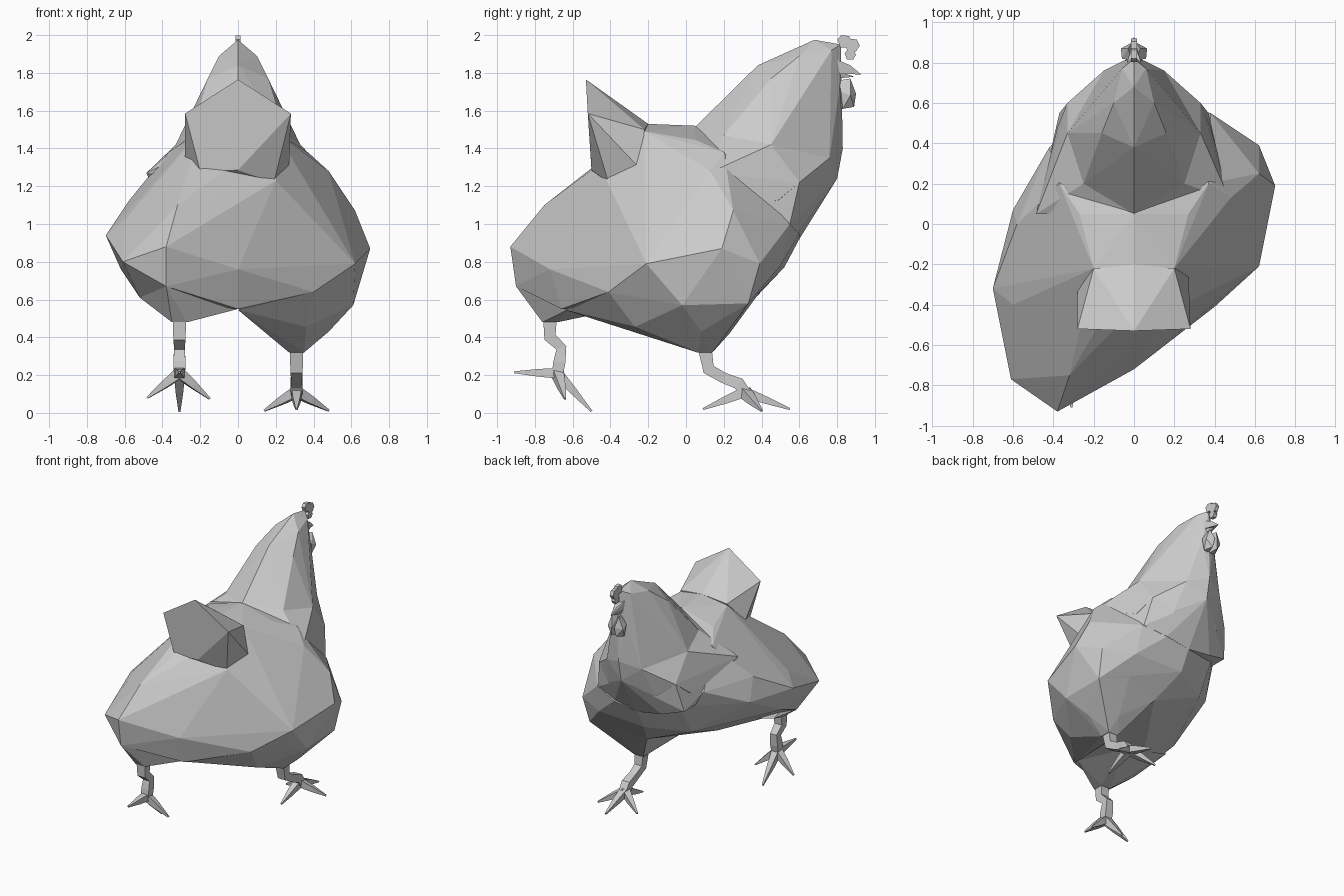
import bpy
import bmesh
from mathutils import Vector

# Remove the default cube only
default_cube = bpy.data.objects.get("Cube")
if default_cube:
    bpy.data.objects.remove(default_cube, do_unlink=True)


def make_material(name, shade):
    material = bpy.data.materials.new(name)
    material.use_nodes = True
    colour = (shade, shade, shade, 1)
    material.diffuse_color = colour
    shader = next(node for node in material.node_tree.nodes if node.type == "BSDF_PRINCIPLED")
    shader.inputs["Base Color"].default_value = colour
    return material


GREY = make_material("plain_grey", .6)


def mirrored(points):
    """Return the points together with their reflections across x = 0."""
    return points + [(-x, y, z) for x, y, z in points]


def add_hull(bm, points):
    """Add one faceted convex volume to the mesh."""
    verts = [bm.verts.new(point) for point in points]
    result = bmesh.ops.convex_hull(bm, input=verts, use_existing_faces=False)
    unused = set(result["geom_interior"]) | set(result["geom_unused"])
    loose = [item for item in unused if isinstance(item, bmesh.types.BMVert)]
    bmesh.ops.delete(bm, geom=loose, context="VERTS")


def make_part(name, volumes):
    """Build an object from a list of convex volumes, with flat facets."""
    bm = bmesh.new()
    for points in volumes:
        add_hull(bm, points)
    bmesh.ops.dissolve_limit(bm, angle_limit=.05, verts=bm.verts[:], edges=bm.edges[:])
    bmesh.ops.recalc_face_normals(bm, faces=bm.faces[:])
    mesh = bpy.data.meshes.new(name)
    bm.to_mesh(mesh)
    bm.free()
    mesh.materials.append(GREY)
    part = bpy.data.objects.new(name, mesh)
    bpy.context.scene.collection.objects.link(part)
    return part


def square_ring(centre, direction, radius):
    """Four corner points around a centre, perpendicular to a direction."""
    side = Vector((-direction.y, direction.x, 0))
    if side.length < .01:
        side = Vector((1, 0, 0))
    side.normalize()
    up = direction.cross(side).normalized()
    return [centre + (side * a + up * b) * radius for a in (-1, 1) for b in (-1, 1)]


def limb_volumes(path, radii):
    """Tapered square segments with mitred joints following a path."""
    path = [Vector(point) for point in path]
    steps = [(end - start).normalized() for start, end in zip(path, path[1:])]
    bends = [(a + b).normalized() for a, b in zip(steps[:1] + steps, steps + steps[-1:])]
    rings = [square_ring(*joint) for joint in zip(path, bends, radii)]
    return [first + last for first, last in zip(rings, rings[1:])]


def make_leg(name, x, shank, toes):
    """A bent shank ending in four pointed toes."""
    path = [(x, y, z) for y, z in shank]
    volumes = limb_volumes(path, [.036, .032, .028, .032, .03])
    ankle = path[-1]
    for spread, y, z in toes:
        tip = (x + spread, y, z)
        middle = tuple(a * .55 + b * .45 for a, b in zip(ankle, tip))
        volumes += limb_volumes([ankle, middle, tip], [.028, .02, .005])
    return make_part(name, volumes)


# Torso: the upper half is symmetrical, the lower half twists with the stride
back_and_saddle = mirrored([(.2, -.22, 1.49), (.27, .05, 1.445)]) + [
    (0, -.2, 1.53), (0, .05, 1.52), (.2, -.42, 1.23), (-.2, -.49, 1.28),
]

left_side = [
    (.37, .2, 1.38), (.48, .13, 1.28), (.62, .25, 1.07), (.7, .19, .87),
    (.62, -.21, .79), (.61, -.02, .57), (.62, .39, .79), (.6, .33, .58),
    (.4, -.41, .64), (.38, .55, 1), (.4, .5, .78),
]

right_side = [
    (-.37, .2, 1.38), (-.58, 0, 1.12), (-.7, -.32, .94), (-.61, -.77, .8),
    (-.6, -.4, 1.02), (-.38, -.93, .88), (-.32, -.75, 1.1), (-.6, .07, .95),
    (-.42, .38, 1.1), (-.62, -.3, .76), (-.52, -.62, .61), (-.38, -.9, .67),
]

breast_and_belly = [
    (0, .6, .92), (.2, .6, .95), (0, .52, .77), (-.3, .5, 1),
    (-.3, .36, .75), (.1, .34, .58), (0, -.72, .76), (0, -.66, .55),
    (-.2, -.1, .56),
]

make_part("body", [back_and_saddle + left_side + right_side + breast_and_belly])

# Feathered thighs narrowing down to the legs
make_part("left_thigh", [
    square_ring(Vector((.31, .1, .32)), Vector((0, 0, 1)), .04) + [
        (.61, -.02, .57), (.6, .33, .58), (.4, .48, .76), (.1, .34, .58),
        (.4, -.41, .64), (0, -.64, .545), (.48, .08, .43), (.33, .23, .42),
        (.36, -.27, .455), (.13, -.45, .49),
    ]])
make_part("right_thigh", [
    square_ring(Vector((-.31, -.72, .48)), Vector((0, 0, 1)), .04) + [
        (-.52, -.62, .61), (-.38, -.9, .67), (0, -.62, .55), (-.55, -.3, .67),
        (-.15, -.3, .56),
    ]])

# Neck and head stacked on a wider feather cape, which meets the breast
cape_rim = mirrored([(.33, .45, 1.42), (.25, .2, 1.47), (.15, .76, 1.35)]) + [
    (0, .05, 1.515), (0, .83, 1.4),
]
head_and_neck = mirrored([
    (.06, .77, 1.92), (.1, .6, 1.89), (.05, .81, 1.7), (.16, .45, 1.77),
    (.18, .4, 1.68), (.15, .7, 1.55),
]) + [(0, .68, 1.975), (0, .82, 1.95), (0, .38, 1.84), (0, .14, 1.575), (0, .82, 1.62)]
cape_hem = mirrored([(.33, .6, 1.22), (.38, .48, 1.12), (.2, .67, 1.12)]) + [
    (.475, .12, 1.27), (-.485, .05, 1.27), (0, .8, 1.24), (0, .72, 1.12),
]
breast_front = mirrored([(.37, .55, 1), (.2, .59, .95), (.37, .3, 1)]) + [
    (0, .62, 1.05), (0, .6, .92),
]
make_part("neck_and_head", [
    cape_rim + head_and_neck, cape_rim + cape_hem, cape_hem + breast_front,
])

# Upright wedge tail, slightly twisted to one side
make_part("tail", [mirrored([(.28, -.52, 1.585), (.2, -.22, 1.5)]) + [
    (0, -.53, 1.765), (0, -.2, 1.53), (0, -.5, 1.285),
    (.19, -.41, 1.22), (.27, -.24, 1.29),
    (-.2, -.5, 1.28), (-.28, -.33, 1.35),
]])

# Comb: a thin lobed plate on the crown
comb_lobes = [(.84, 1.965, .038), (.88, 1.945, .04), (.87, 1.895, .03)]
make_part("comb", [
    mirrored([(.014, y + a * size, z + b * size)
              for a, b in ((-1, .3), (-.5, .9), (.6, .8), (1, 0), (.5, -.8), (-.6, -.8))])
    for y, z, size in comb_lobes])

# Hooked beak in two halves
make_part("beak", [
    mirrored([(.035, .8, 1.87), (.035, .8, 1.8), (.01, .87, 1.84)]) + [(0, .93, 1.79)],
    mirrored([(.03, .8, 1.81), (.02, .8, 1.77)]) + [(0, .89, 1.78)],
])

# Paired wattles under the beak
wattle = [(.01, .81, 1.76), (.03, .87, 1.77), (.06, .82, 1.7), (.065, .87, 1.68),
          (.01, .9, 1.69), (.02, .89, 1.62), (.05, .83, 1.61), (.005, .82, 1.61)]
for name, sign in (("left_wattle", 1), ("right_wattle", -1)):
    make_part(name, [[(sign * x, y, z) for x, y, z in wattle]])

# Legs: left planted ahead, right pushing off behind
make_leg("left_leg", .31,
         [(.1, .34), (.12, .23), (.2, .185), (.28, .155), (.31, .11)],
         [(0, .55, .02), (.17, .4, .012), (-.17, .4, .012), (0, .09, .02)])
make_leg("right_leg", -.31,
         [(-.72, .5), (-.72, .4), (-.66, .345), (-.67, .27), (-.68, .21)],
         [(0, -.5, .008), (.16, -.64, .075), (-.17, -.64, .08), (0, -.91, .215)])
